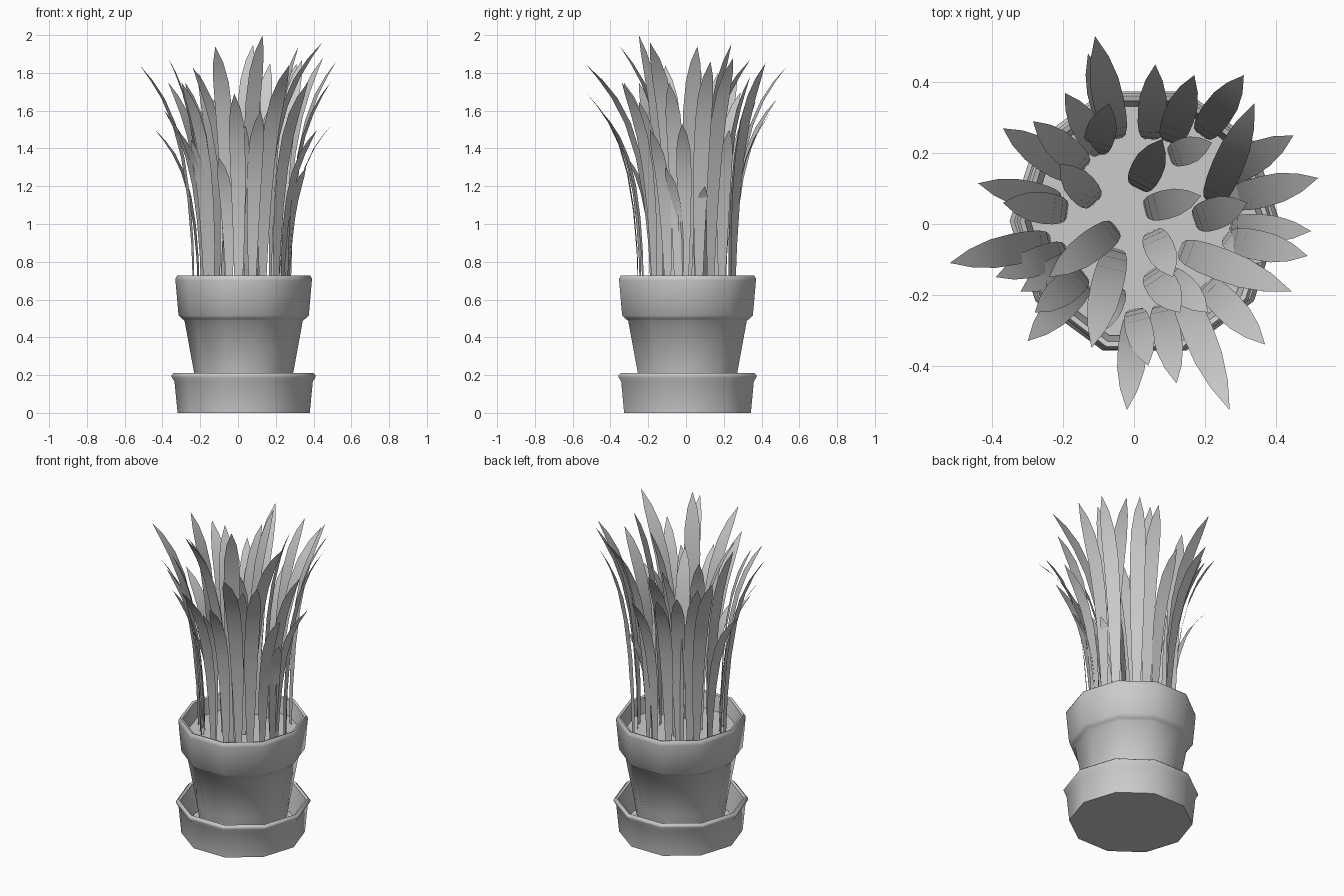
import bpy, bmesh, math
from mathutils import Vector

CX, CY, SIDES = 0.03, 0.008, 10      # pot axis and facet count
SOIL_Z = 0.63

grey = bpy.data.materials.new("plain grey")
grey.diffuse_color = (0.6, 0.6, 0.6, 1)


def finish(name, bm, angle):
    mesh = bpy.data.meshes.new(name)
    bm.to_mesh(mesh)
    bm.free()
    mesh.materials.append(grey)
    mesh.shade_smooth()
    mesh.set_sharp_from_angle(angle=math.radians(angle))
    ob = bpy.data.objects.new(name, mesh)
    bpy.context.collection.objects.link(ob)
    return ob


def lathe(name, profile, depth=1.0):
    """Ten-sided turned shape, stretched in y by depth; end rings are capped."""
    bm = bmesh.new()
    rings = []
    for r, z in profile:
        rings.append([bm.verts.new((CX + r * math.cos(a), CY + depth * r * math.sin(a), z))
                      for a in (2 * math.pi * i / SIDES for i in range(SIDES))])
    for lo, hi in zip(rings, rings[1:]):
        for i in range(SIDES):
            j = (i + 1) % SIDES
            bm.faces.new((lo[i], lo[j], hi[j], hi[i]))
    bm.faces.new(rings[0][::-1])
    bm.faces.new(rings[-1])
    return finish(name, bm, 50)


# Saucer with a chamfered lip
lathe("saucer", [(0.35, 0), (0.366, 0.165), (0.381, 0.19), (0.381, 0.2), (0.368, 0.212),
                 (0.355, 0.205), (0.33, 0.035)], 1.008)

# Pot with a thick collar, hollow down to the soil
lathe("pot", [(0.235, 0.03), (0.262, 0.21), (0.313, 0.488), (0.325, 0.497), (0.345, 0.517),
              (0.361, 0.70), (0.361, 0.712), (0.352, 0.727), (0.338, 0.722),
              (0.322, SOIL_Z - 0.01)], 1.055)

# Soil surface
lathe("soil", [(0.319, SOIL_Z - 0.008), (0.322, SOIL_Z)], 1.055)

# Blade outline: position along the blade, half width
OUTLINE = [(0, 0.017), (0.22, 0.028), (0.42, 0.036), (0.6, 0.041),
           (0.75, 0.043), (0.86, 0.040), (0.94, 0.026)]


def blade(name, tip, base, height):
    """Flat pointed leaf rising from the soil and arching out to its tip."""
    tip, base = Vector(tip), Vector(base)
    reach = tip - base
    side = Vector((-reach.y, reach.x)).normalized()
    length = height - SOIL_Z
    scale = 0.6 + 0.4 * length / 1.15
    bm = bmesh.new()
    prev = None
    for t, w in OUTLINE:
        p = base + reach * (0.5 * t ** 2 + 0.5 * t ** 6)
        z = SOIL_Z - 0.005 + length * t
        pair = [bm.verts.new((*(p + side * s * w * scale), z)) for s in (1, -1)]
        if prev:
            bm.faces.new((prev[0], prev[1], pair[1], pair[0]))
        prev = pair
    end = bm.verts.new((tip.x, tip.y, height))
    bm.faces.new((prev[0], prev[1], end))
    finish(name, bm, 60)


# Outer leaves: tip x, tip y, tip height; they fan out from the pot axis
OUTER = [
    (0.06, 0.45, 1.59), (0.45, 0.25, 1.88), (0.52, 0.13, 1.86), (0.50, -0.02, 1.53),
    (0.49, -0.09, 1.75), (0.37, -0.34, 1.75), (0.12, -0.45, 1.60), (-0.02, -0.525, 1.69),
    (-0.30, -0.33, 1.75), (-0.32, -0.19, 1.50), (-0.39, -0.15, 1.60), (-0.52, -0.11, 1.84),
    (-0.37, 0.06, 1.88), (-0.44, 0.115, 1.50), (-0.37, 0.27, 1.75), (-0.285, 0.29, 1.70),
    (-0.195, 0.37, 1.65), (-0.13, 0.48, 1.66), (0.42, -0.19, 1.50), (0.33, 0.10, 1.20),
    (-0.10, -0.31, 1.35)]
for i, (x, y, h) in enumerate(OUTER):
    axis = Vector((CX, CY))
    out = Vector((x, y)) - axis
    base = axis + out.normalized() * (0.09 + 0.32 * out.length)
    blade(f"outer_leaf_{i + 1}", (x, y), base, h)

# Leaning leaves: tip x, tip y, base x, base y, tip height
LEANING = [
    (-0.11, 0.53, -0.05, 0.24, 1.83), (0.17, 0.42, 0.10, 0.23, 1.85),
    (0.31, 0.42, 0.19, 0.25, 1.85), (0.34, 0.34, 0.22, 0.06, 1.87),
    (0.445, -0.19, 0.13, -0.07, 1.96), (0.27, -0.525, 0.13, -0.18, 1.84),
    (-0.12, -0.35, -0.05, -0.07, 1.94), (-0.07, 0.34, -0.11, 0.20, 1.78),
    (-0.21, 0.17, -0.11, 0.06, 1.80), (0.08, 0.24, 0.01, 0.10, 1.95),
    (0.22, 0.23, 0.10, 0.19, 1.50), (0.19, 0.08, 0.03, 0.04, 1.65),
    (0.32, 0.06, 0.17, 0.01, 1.94), (-0.24, -0.15, -0.05, -0.01, 1.83),
    (0.13, -0.25, 0.05, -0.13, 2.00), (0.11, -0.15, 0.05, -0.02, 1.70),
    (0.21, -0.25, 0.09, -0.14, 1.65), (-0.28, -0.25, -0.14, -0.14, 1.75),
    (0.04, -0.40, 0.00, -0.24, 1.52), (-0.25, -0.20, -0.17, -0.13, 1.45),
    (0.36, -0.11, 0.26, -0.03, 1.30)]
for i, (x, y, bx, by, h) in enumerate(LEANING):
    blade(f"leaning_leaf_{i + 1}", (x, y), (bx, by), h)
